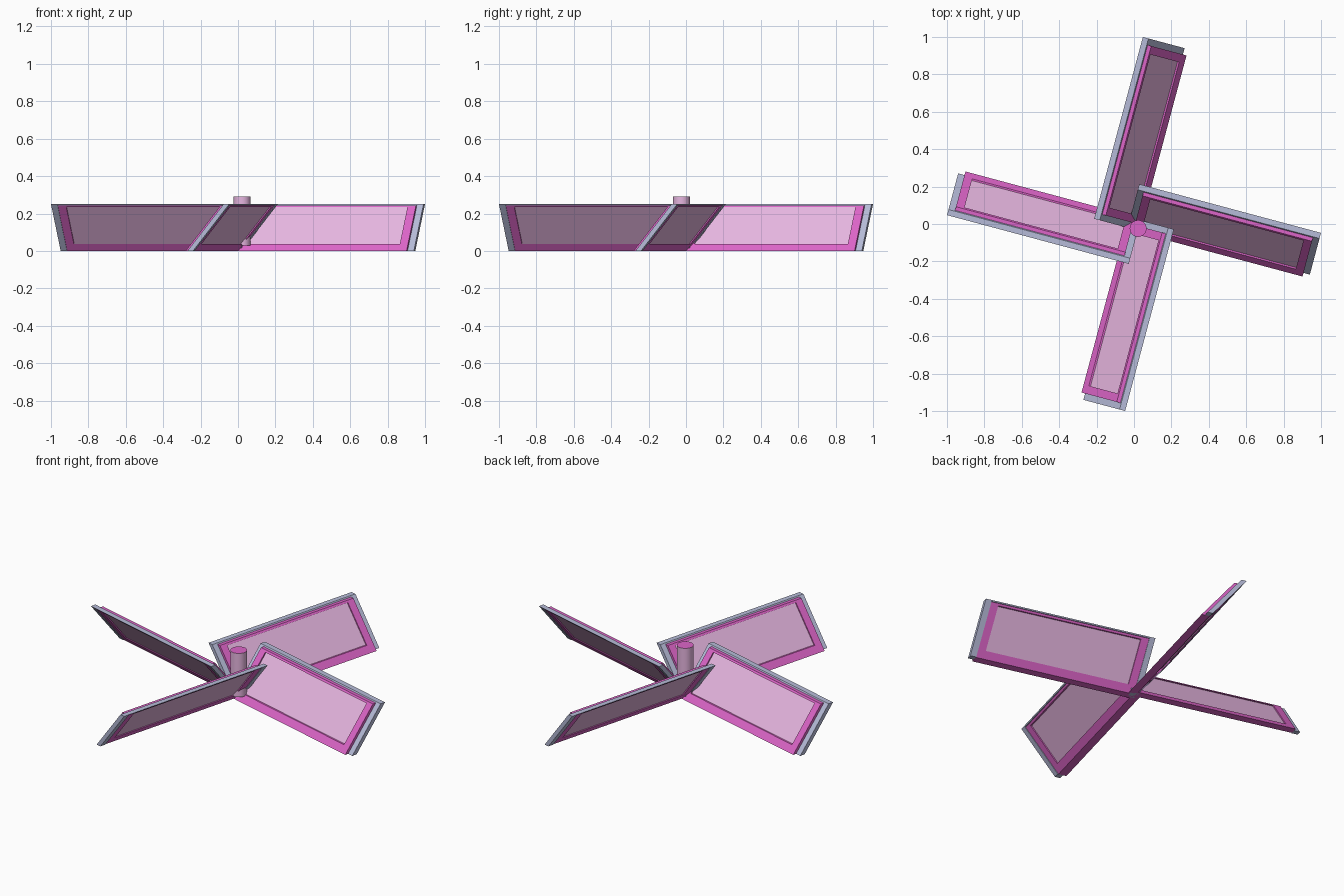
import bpy, bmesh
from math import radians
from mathutils import Matrix

if "Cube" in bpy.data.objects:
    bpy.data.objects.remove(bpy.data.objects["Cube"])

H = 0.25      # blade height
LEAN = 0.8    # sideways run per unit of height


def material(name, rgb):
    m = bpy.data.materials.new(name)
    m.diffuse_color = (*rgb, 1)
    m.use_nodes = True
    m.node_tree.nodes["Principled BSDF"].inputs["Base Color"].default_value = m.diffuse_color
    return m


RIM = material("slate_blue", (0.47, 0.50, 0.69))
FRAME = material("magenta", (0.72, 0.13, 0.58))
PANEL = material("pale_pink", (0.80, 0.47, 0.75))


def slab(bm, u0, u1, v0, v1, z0, z1):
    """Leaning slab: u along the blade, v through it, sheared with height."""
    mat = Matrix.Diagonal((u1 - u0, v1 - v0, z1 - z0, 1))
    mat = Matrix.Translation(((u0 + u1) / 2, (v0 + v1) / 2, (z0 + z1) / 2)) @ mat
    verts = bmesh.ops.create_cube(bm, size=1, matrix=mat)["verts"]
    for v in verts:
        v.co.y += LEAN * v.co.z


def part(name, slabs, mat, turn):
    bm = bmesh.new()
    for s in slabs:
        slab(bm, *s)
    bm.transform(Matrix.Rotation(radians(turn), 4, 'Z'))
    me = bpy.data.meshes.new(name)
    bm.to_mesh(me)
    bm.free()
    me.materials.append(mat)
    ob = bpy.data.objects.new(name, me)
    bpy.context.collection.objects.link(ob)


def ring(u0, u1, v0, v1, z0, z1, end, low, high):
    """Four bars around a rectangular opening."""
    return [(u0, u0 + end, v0, v1, z0, z1), (u1 - end, u1, v0, v1, z0, z1),
            (u0 + end, u1 - end, v0, v1, z0, z0 + low),
            (u0 + end, u1 - end, v0, v1, z1 - high, z1)]


# Four blades, each a three-sided rim, a raised frame and a recessed panel
for i in range(4):
    turn = -15 + 90 * i
    part(f"blade_rim_{i + 1}", [
        (-0.028, 0.005, -0.018, 0.013, 0, H),
        (0.943, 0.978, -0.018, 0.013, 0, H),
        (0.005, 0.943, -0.018, 0.013, H - 0.006, H)], RIM, turn)
    part(f"blade_frame_{i + 1}",
         ring(0.005, 0.943, -0.038, 0.009, 0, H - 0.006, 0.045, 0.036, 0.010),
         FRAME, turn)
    part(f"blade_panel_{i + 1}",
         [(0.05, 0.898, -0.029, 0.001, 0.036, H - 0.016)], PANEL, turn)

# Central shaft with darker end caps
bpy.ops.mesh.primitive_cylinder_add(vertices=24, radius=0.045, depth=0.26,
                                    location=(0.022, -0.024, 0.16))
shaft = bpy.context.object
shaft.name = "shaft"
shaft.data.materials.append(PANEL)
shaft.data.materials.append(FRAME)
for p in shaft.data.polygons:
    p.material_index = int(abs(p.normal.z) > 0.5)
bpy.ops.object.shade_smooth_by_angle()
